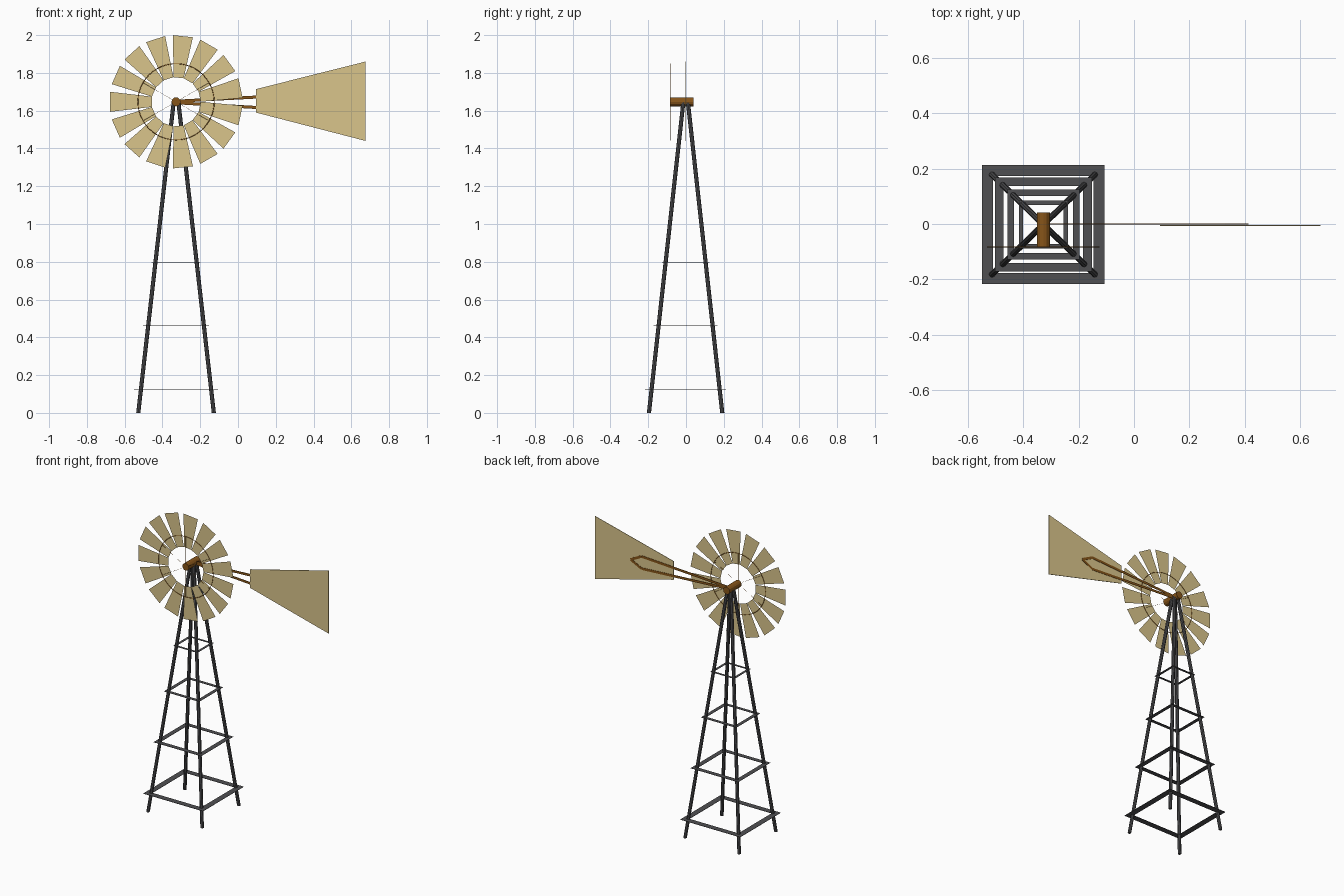
import bpy, bmesh, math
from mathutils import Vector, Matrix

if "Cube" in bpy.data.objects:
    bpy.data.objects.remove(bpy.data.objects["Cube"])

CX, HZ = -0.328, 1.647      # tower axis x, hub height
CY, KY = -0.002, 0.97       # tower axis y, tower depth relative to width
WY = -0.083                 # wheel plane


def mat(name, rgb):
    m = bpy.data.materials.new(name)
    m.diffuse_color = (*rgb, 1)
    m.use_nodes = True
    m.node_tree.nodes["Principled BSDF"].inputs["Base Color"].default_value = m.diffuse_color
    return m


STEEL = mat("dark_steel", (0.08, 0.08, 0.085))
RUST = mat("rust_brown", (0.24, 0.09, 0.01))
SAIL = mat("tan_sheet", (0.70, 0.56, 0.26))


def finish(name, bm, material, thick=0):
    me = bpy.data.meshes.new(name)
    bm.to_mesh(me)
    bm.free()
    me.materials.append(material)
    ob = bpy.data.objects.new(name, me)
    bpy.context.collection.objects.link(ob)
    if thick:
        mod = ob.modifiers.new("sheet_thickness", 'SOLIDIFY')
        mod.thickness = thick
        mod.offset = 0
    return ob


def face(bm, pts):
    bm.faces.new([bm.verts.new(p) for p in pts])


def rod(bm, a, b, r, n):
    a, b = Vector(a), Vector(b)
    d = b - a
    m = Matrix.Translation((a + b) / 2) @ d.to_track_quat('Z', 'Y').to_matrix().to_4x4()
    bmesh.ops.create_cone(bm, cap_ends=True, segments=n, radius1=r, radius2=r,
                          depth=d.length, matrix=m)


def leg_offset(z):
    return 0.2 - 0.114 * z


# Four leaning legs, cut level at the ground
for sx, side in ((-1, "left"), (1, "right")):
    for sy, end in ((-1, "front"), (1, "back")):
        bm = bmesh.new()
        bmesh.ops.create_cone(bm, cap_ends=True, segments=8, radius1=0.011,
                              radius2=0.011, depth=1.65)
        for v in bm.verts:
            v.co.z += 0.825
            o = leg_offset(v.co.z)
            v.co.x += CX + sx * o
            v.co.y += CY + sy * o * KY
        finish(f"{end}_{side}_leg", bm, STEEL)

# Flat square brace frames around the legs
for i, z in enumerate((0.123, 0.462, 0.797, 1.098)):
    bm = bmesh.new()
    outer = leg_offset(z) * 1.19
    corners = ((-1, -1), (1, -1), (1, 1), (-1, 1))
    rings = [[bm.verts.new((CX + x * s, CY + y * s * KY, z)) for x, y in corners]
             for s in (outer, outer * 0.82)]
    for k in range(4):
        j = (k + 1) % 4
        bm.faces.new((rings[0][k], rings[0][j], rings[1][j], rings[1][k]))
    finish(f"brace_frame_{i + 1}", bm, STEEL, 0.002)

# Hub barrel
bm = bmesh.new()
rod(bm, (CX, -0.085, HZ), (CX, 0.041, HZ), 0.024, 12)
finish("hub", bm, RUST)

# Fifteen flat tapered wheel blades
bm = bmesh.new()
for k in range(15):
    a = math.pi + k * math.tau / 15
    u = Vector((math.cos(a), 0, math.sin(a)))
    t = Vector((-u.z, 0, u.x))
    c = Vector((CX, WY, HZ))
    face(bm, [c + u * r + t * w for r, w in
              ((0.128, -0.027), (0.349, -0.053), (0.349, 0.053), (0.128, 0.027))])
finish("wheel_blades", bm, SAIL)

# Wire ring holding the blades
bpy.ops.mesh.primitive_torus_add(major_radius=0.202, minor_radius=0.002, major_segments=48,
                                 minor_segments=6, location=(CX, WY, HZ),
                                 rotation=(math.pi / 2, 0, 0))
ring = bpy.context.object
ring.name = "wheel_ring"
ring.data.materials.append(RUST)

# Hair-thin spokes
bm = bmesh.new()
for k in range(6):
    a = math.radians(30 + 60 * k)
    rod(bm, (CX, WY, HZ), (CX + 0.2 * math.cos(a), WY, HZ + 0.2 * math.sin(a)), 0.0006, 4)
finish("wheel_spokes", bm, RUST)

# Tail arms: flat strip loop closing to a point behind the vane
bm = bmesh.new()
path = [(CX, 1.650), (0.33, 1.684), (0.41, 1.643), (0.33, 1.603), (CX, 1.642)]
for (x0, z0), (x1, z1) in zip(path, path[1:]):
    d = Vector((x1 - x0, z1 - z0)).normalized() * 0.008
    face(bm, [(x0 - d.y, 0, z0 + d.x), (x1 - d.y, 0, z1 + d.x),
              (x1 + d.y, 0, z1 - d.x), (x0 + d.y, 0, z0 - d.x)])
finish("tail_arms", bm, RUST, 0.002)

# Tail vane sheet
bm = bmesh.new()
face(bm, [(0.095, -0.005, 1.59), (0.675, -0.005, 1.44),
          (0.675, -0.005, 1.86), (0.095, -0.005, 1.714)])
finish("tail_vane", bm, SAIL, 0.003)
